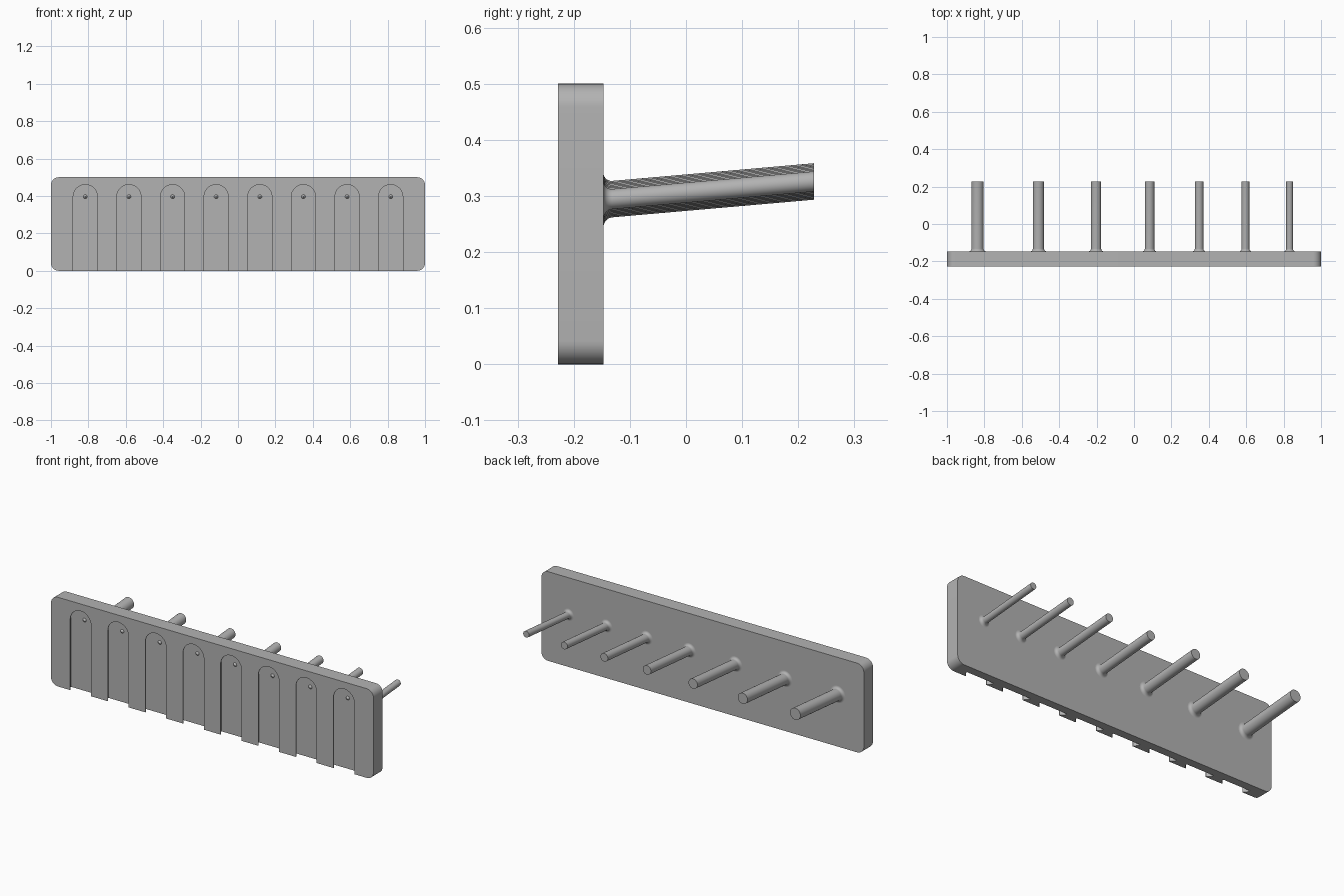
import bpy, bmesh
from math import sin, cos, pi, radians, tan

if "Cube" in bpy.data.objects:
    bpy.data.objects.remove(bpy.data.objects["Cube"], do_unlink=True)

FRONT, BACK, END = -0.228, -0.147, 0.228
HEIGHT = 0.5
SLOT_Z = 0.396
FLOOR = FRONT + 0.035

grey = bpy.data.materials.new("Grey plastic")
grey.use_nodes = True
colour = (0.45, 0.45, 0.45, 1)
grey.diffuse_color = colour
grey.node_tree.nodes["Principled BSDF"].inputs["Base Color"].default_value = colour


def loft(name, rings):
    """Closed solid skinned through rings of equal point count."""
    bm = bmesh.new()
    loops = [[bm.verts.new(p) for p in ring] for ring in rings]
    n = len(loops[0])
    for a, b in zip(loops, loops[1:]):
        for i in range(n):
            j = (i + 1) % n
            bm.faces.new((a[i], a[j], b[j], b[i]))
    bm.faces.new(loops[0])
    bm.faces.new(loops[-1])
    bmesh.ops.recalc_face_normals(bm, faces=bm.faces)
    mesh = bpy.data.meshes.new(name)
    bm.to_mesh(mesh)
    bm.free()
    mesh.materials.append(grey)
    obj = bpy.data.objects.new(name, mesh)
    bpy.context.collection.objects.link(obj)
    return obj


def activate(obj):
    bpy.ops.object.select_all(action="DESELECT")
    obj.select_set(True)
    bpy.context.view_layer.objects.active = obj


def smooth(obj):
    activate(obj)
    bpy.ops.object.shade_smooth_by_angle(angle=radians(30))


def circle(x, y, z, r, n=40):
    return [(x + r * cos(2 * pi * i / n), y, z + r * sin(2 * pi * i / n)) for i in range(n)]


def rounded_plate(y, r=0.042, steps=10):
    corners = [(1, 1, 0), (-1, 1, 1), (-1, -1, 2), (1, -1, 3)]
    ring = []
    for sx, sz, quarter in corners:
        for i in range(steps + 1):
            a = (quarter + i / steps) * pi / 2
            ring.append((sx * (1 - r) + r * cos(a), y,
                         HEIGHT / 2 + sz * (HEIGHT / 2 - r) + r * sin(a)))
    return ring


def slot_outline(x, y, r, steps=32):
    """Arch with straight legs running out through the bottom edge."""
    arch = [(x + r * cos(pi * i / steps), y, SLOT_Z + r * sin(pi * i / steps))
            for i in range(steps + 1)]
    return arch + [(x - r, y, -0.05), (x + r, y, -0.05)]


# Back plate with undercut mounting slots
plate = loft("back_plate", [rounded_plate(FRONT), rounded_plate(BACK)])
slot_profile = [(FLOOR, 0.085), (FLOOR - 0.0105, 0.085),
                (FRONT + 0.0037, 0.0645), (FRONT - 0.01, 0.0645)]
slot_xs = [(i - 3.5) * 0.2333 for i in range(8)]
for x in slot_xs:
    cutter = loft("slot_cutter", [slot_outline(x, y, r) for y, r in slot_profile])
    cutter.hide_render = True
    mod = plate.modifiers.new("slot", "BOOLEAN")
    mod.operation, mod.solver, mod.object = "DIFFERENCE", "EXACT", cutter
    activate(plate)
    bpy.ops.object.modifier_apply(modifier=mod.name)
    bpy.data.objects.remove(cutter, do_unlink=True)
smooth(plate)

# Small locating cones on the slot floors
for i, x in enumerate(slot_xs):
    smooth(loft(f"locating_cone_{i + 1}", [circle(x, FLOOR + 0.002, SLOT_Z, 0.0125, 24),
                                           circle(x, FLOOR - 0.0125, SLOT_Z, 0.0004, 24)]))

# Tilted pegs of decreasing thickness, each with a fillet at its root
peg_xs = [-0.837, -0.511, -0.203, 0.083, 0.348, 0.596, 0.832]
FILLET = 0.0155
for i, x in enumerate(peg_xs):
    radius = 0.0325 - 0.0024 * i
    profile = [(BACK - 0.005, radius + FILLET)]
    for k in range(9):
        a = k / 8 * pi / 2
        profile.append((BACK + FILLET * (1 - cos(a)), radius + FILLET * (1 - sin(a))))
    profile.append((END, radius))
    smooth(loft(f"peg_{i + 1}", [circle(x, y, 0.293 + (y - BACK) * tan(radians(5)), r)
                                 for y, r in profile]))
